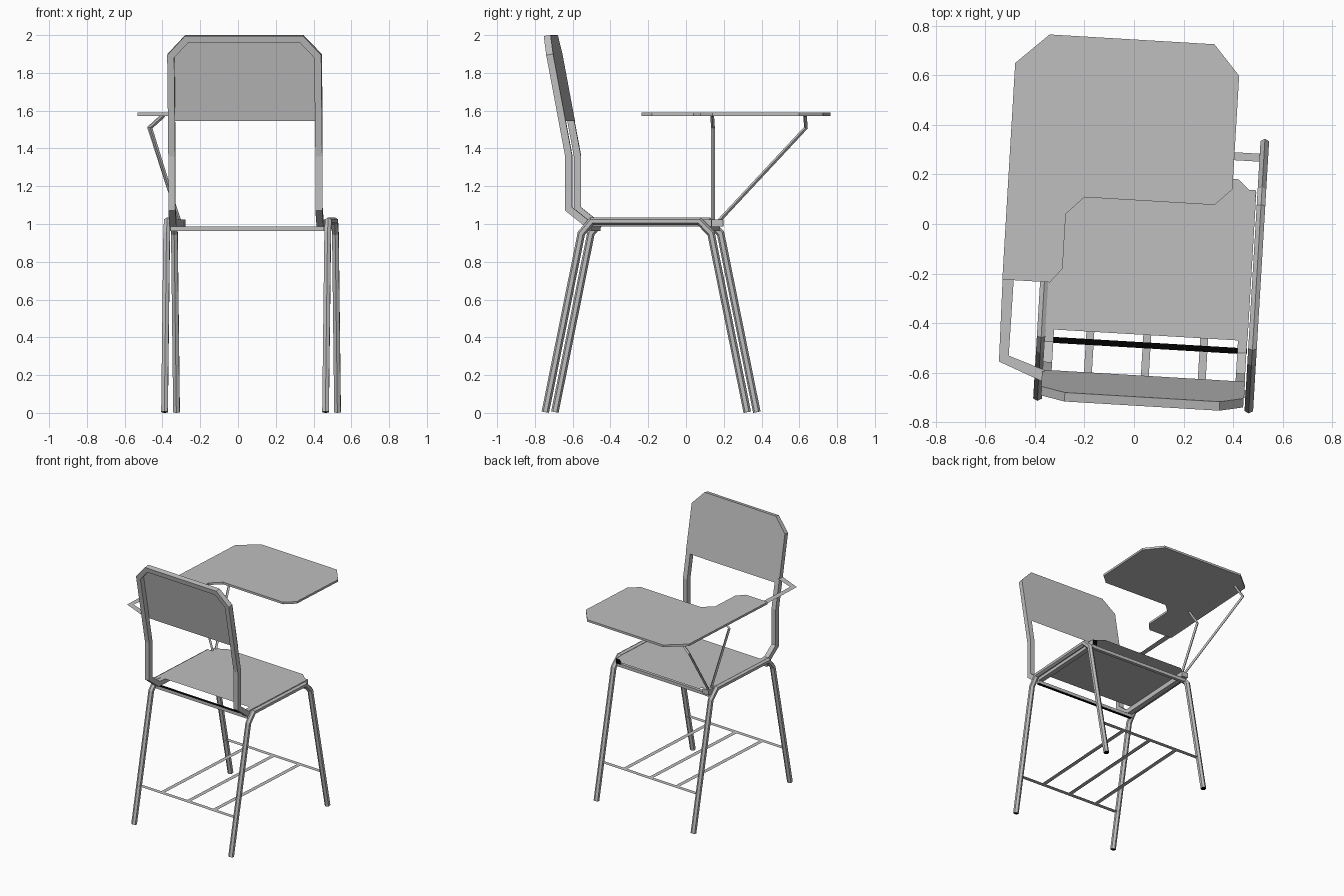
import bpy, bmesh, math
from mathutils import Matrix, Vector

if "Cube" in bpy.data.objects:
    bpy.data.objects.remove(bpy.data.objects["Cube"])


def material(name, value):
    m = bpy.data.materials.new(name)
    m.use_nodes = True
    colour = (value, value, value, 1)
    m.diffuse_color = colour
    m.node_tree.nodes["Principled BSDF"].inputs["Base Color"].default_value = colour
    return m


GREY = material("plain grey", 0.52)
BLACK = material("end black", 0.0)
TURN = Matrix.Rotation(math.radians(-3.4), 4, "Z")   # the whole chair stands slightly turned
MID = 0.08                                           # centre line of the chair


def finish(name, bm, closed=True):
    if closed:
        bmesh.ops.recalc_face_normals(bm, faces=bm.faces)
    bm.transform(TURN)
    mesh = bpy.data.meshes.new(name)
    bm.to_mesh(mesh)
    bm.free()
    mesh.materials.append(GREY)
    mesh.materials.append(BLACK)
    obj = bpy.data.objects.new(name, mesh)
    bpy.context.collection.objects.link(obj)
    return obj


def tube(name, path, radius, sides, spin=0.0):
    """Mitred tube: each ring is slid along its segment onto the next joint plane."""
    bm = bmesh.new()
    pts = [Vector(p) for p in path]
    dirs = [(b - a).normalized() for a, b in zip(pts, pts[1:])]
    side = dirs[0].cross(Vector((1, 0, 0))).normalized()
    up = dirs[0].cross(side)
    angles = [2 * math.pi * i / sides + spin for i in range(sides)]
    ring = [pts[0] + radius * (side * math.cos(a) + up * math.sin(a)) for a in angles]
    rings = [[bm.verts.new(p) for p in ring]]
    for i, d in enumerate(dirs):
        n = d + dirs[i + 1] if i + 1 < len(dirs) else d
        ring = [p + d * ((pts[i + 1] - p).dot(n) / d.dot(n)) for p in ring]
        rings.append([bm.verts.new(p) for p in ring])
    for a, b in zip(rings, rings[1:]):
        for i in range(sides):
            j = (i + 1) % sides
            bm.faces.new((a[i], a[j], b[j], b[i]))
    for end in (rings[0], rings[-1]):
        bm.faces.new(end).material_index = 1
    return finish(name, bm)


def sheet(name, points, thickness=0.0):
    """Flat polygon, optionally extruded upward."""
    bm = bmesh.new()
    face = bm.faces.new([bm.verts.new(p) for p in points])
    if thickness:
        new = bmesh.ops.extrude_face_region(bm, geom=[face])["geom"]
        moved = [g for g in new if isinstance(g, bmesh.types.BMVert)]
        bmesh.ops.translate(bm, verts=moved, vec=(0, 0, thickness))
    else:
        face.normal_update()
        if face.normal.z < 0:
            face.normal_flip()
    return finish(name, bm, bool(thickness))


def strip(name, x0, x1, y0, y1, z):
    return sheet(name, [(x0, y0, z), (x1, y0, z), (x1, y1, z), (x0, y1, z)])


def box(name, centre, size, black_flats=False):
    bm = bmesh.new()
    bmesh.ops.create_cube(bm, size=1)
    bm.normal_update()
    for f in bm.faces:
        f.material_index = int(black_flats and abs(f.normal.z) > 0.5)
    bm.transform(Matrix.Translation(centre) @ Matrix.Diagonal((*size, 1)))
    return finish(name, bm)


# Side leg frames
leg_path = [(-0.716, 0.004), (-0.525, 0.95), (-0.47, 1.015),
            (0.10, 1.015), (0.163, 0.95), (0.355, 0.004)]
for label, s in (("right", -1), ("left", 1)):
    tube(label + "_leg_frame", [(MID + s * 0.427, y, z) for y, z in leg_path], 0.02, 6)


# Backrest and seat rail frame
def lean(z):
    return -0.594 - 0.187 * max(0, z - 1.36)


FRAME_MID = 0.075
half = [(0.39, 0.165, 1.005), (0.39, -0.50, 1.005), (0.39, lean(1.08), 1.08),
        (0.39, lean(1.36), 1.36), (0.39, lean(1.89), 1.89), (0.305, lean(1.98), 1.98)]
loop = [(FRAME_MID - x, y, z) for x, y, z in half]
loop += [(FRAME_MID + x, y, z) for x, y, z in reversed(half)]
tube("back_and_rail_frame", loop, 0.026, 4, math.pi / 4)

# Backrest panel on the sitting side of the frame
outline = [(0.41, 1.545), (0.41, 1.90), (0.315, 1.998)]
outline = [(-x, z) for x, z in outline] + [(x, z) for x, z in reversed(outline)]
sheet("backrest_panel", [(FRAME_MID + x, lean(z) + 0.02, z) for x, z in outline])

# Seat with cut front corners
seat = [(-0.335, -0.444), (0.485, -0.444), (0.485, 0.139),
        (0.41, 0.205), (-0.26, 0.205), (-0.335, 0.139)]
sheet("seat", [(x, y, 1.026) for x, y in seat])

# Cross bars below the seat
box("rear_cross_bar", (FRAME_MID, -0.486, 0.975), (0.82, 0.024, 0.024), True)
box("front_cross_bar", (FRAME_MID, 0.145, 0.975), (0.82, 0.024, 0.024))

# Book rack between the legs
RACK_Z = 0.28
for label, y in (("rear", -0.659), ("front", 0.297)):
    strip(label + "_rack_bar", MID - 0.427, MID + 0.427, y - 0.016, y + 0.016, RACK_Z)
for i in (-1, 0, 1):
    x = MID + 0.23 * i
    strip("rack_slat_%d" % (i + 2), x - 0.016, x + 0.016, -0.643, 0.281, RACK_Z)

# Writing tablet
tablet = [(-0.517, 0.62), (-0.385, 0.743), (0.281, 0.743), (0.388, 0.622),
          (0.388, 0.163), (0.32, 0.096), (-0.206, 0.096), (-0.277, 0.024),
          (-0.277, -0.197), (-0.325, -0.255), (-0.517, -0.255)]
sheet("writing_tablet", [(x, y, 1.573) for x, y in tablet], 0.016)

# Flat arm joining the tablet to the backrest post
arm = [(-0.516, -0.25), (-0.511, -0.586), (-0.335, -0.655),
       (-0.325, -0.61), (-0.473, -0.56), (-0.471, -0.25)]
sheet("tablet_arm", [(x, y, 1.58) for x, y in arm])

# Bent braces and their mount
box("brace_mount", (-0.315, 0.15, 1.005), (0.05, 0.06, 0.038))
tube("rear_brace", [(-0.318, 0.125, 1.01), (-0.472, 0.115, 1.51), (-0.40, 0.115, 1.575)], 0.01, 4)
tube("front_brace", [(-0.318, 0.15, 1.01), (-0.507, 0.606, 1.51), (-0.436, 0.605, 1.575)], 0.01, 4)
